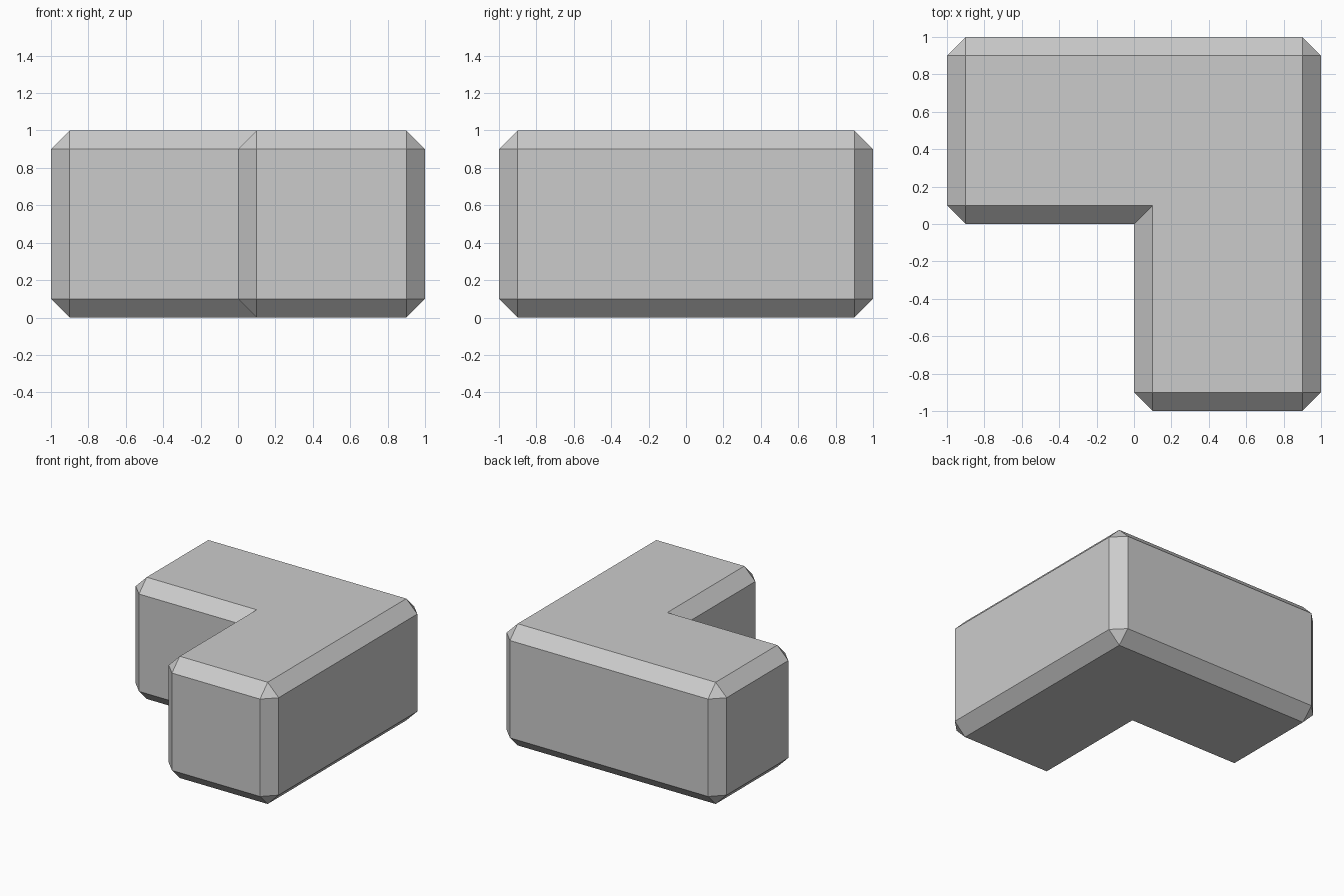
import bpy, bmesh

if "Cube" in bpy.data.objects:
    bpy.data.objects.remove(bpy.data.objects["Cube"])

# L-shaped block: footprint profile extruded upward
profile = [(-1, 0), (0, 0), (0, -1), (1, -1), (1, 1), (-1, 1)]
bm = bmesh.new()
base = bm.faces.new([bm.verts.new((x, y, 0)) for x, y in profile])
top = bmesh.ops.extrude_face_region(bm, geom=[base])["geom"]
bmesh.ops.translate(bm, vec=(0, 0, 1), verts=[v for v in top if isinstance(v, bmesh.types.BMVert)])
bmesh.ops.recalc_face_normals(bm, faces=bm.faces)

# Chamfer every outer edge; the inner vertical corner stays sharp
outer = [e for e in bm.edges if any(abs(v.co.x) + abs(v.co.y) > 0.01 for v in e.verts)]
bmesh.ops.bevel(bm, geom=outer, offset=0.1, offset_type='OFFSET', segments=1,
                profile=0.5, affect='EDGES', miter_outer='SHARP', miter_inner='SHARP')

mesh = bpy.data.meshes.new("corner_block")
bm.to_mesh(mesh)
bm.free()
bpy.context.collection.objects.link(bpy.data.objects.new("corner_block", mesh))
